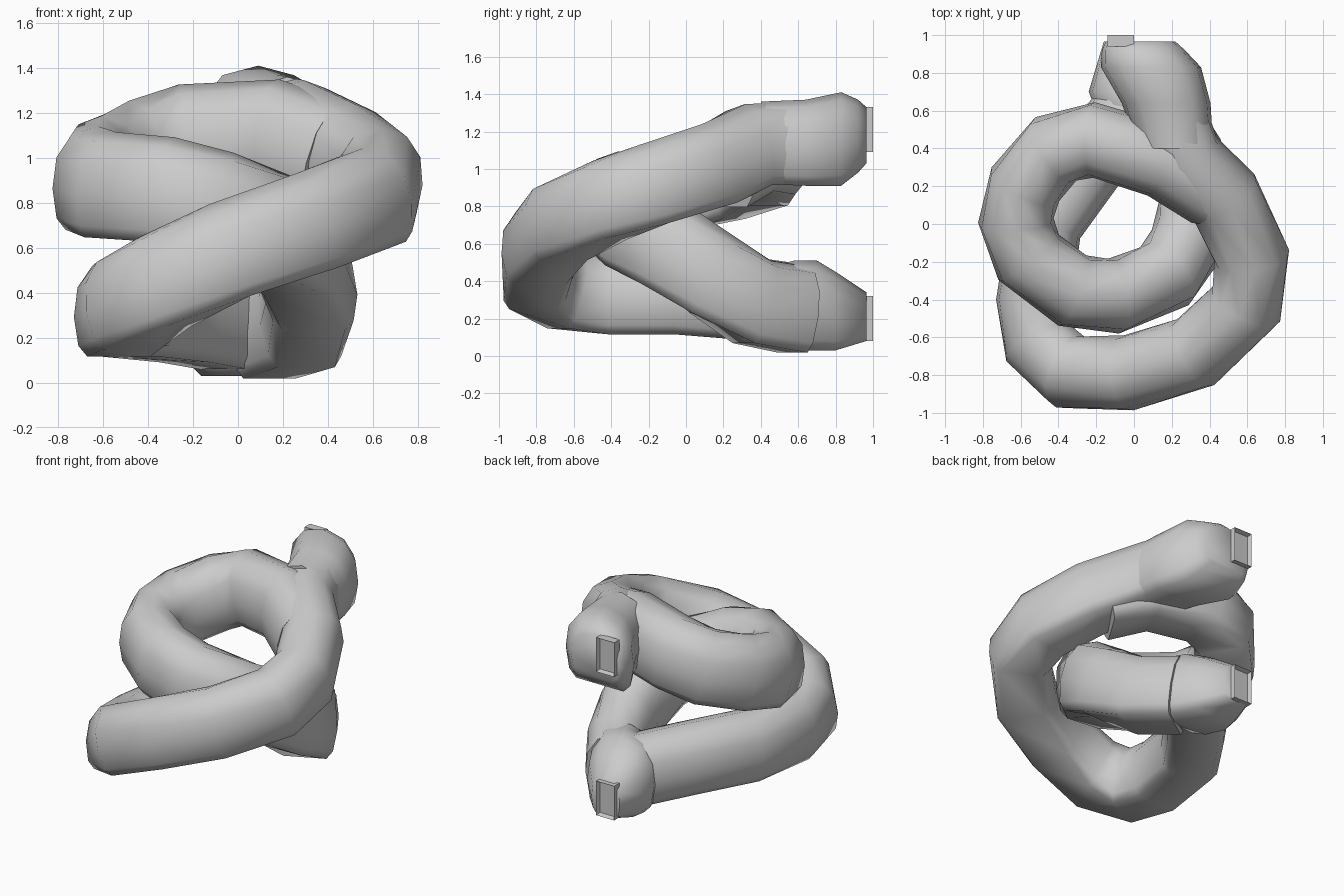
import bpy, bmesh
from math import radians
from mathutils import Vector

old = bpy.data.objects.get("Cube")
if old:
    bpy.data.objects.remove(old, do_unlink=True)

grey = bpy.data.materials.new("plain_grey")
grey.use_nodes = True
grey.diffuse_color = (0.6, 0.6, 0.6, 1)
grey.node_tree.nodes["Principled BSDF"].inputs["Base Color"].default_value = (0.6, 0.6, 0.6, 1)

# Tunnel cross-section: flat floor with softened corners, bulging walls, arched roof
HALF = [(0.7, -1), (0.9, -0.78), (1, -0.2), (0.92, 0.4), (0.6, 0.83)]
SECTION = HALF + [(0, 1)] + [(-u, v) for u, v in reversed(HALF)]


def finish(name, bm, angle):
    bmesh.ops.recalc_face_normals(bm, faces=bm.faces)
    mesh = bpy.data.meshes.new(name)
    bm.to_mesh(mesh)
    bm.free()
    mesh.materials.append(grey)
    obj = bpy.data.objects.new(name, mesh)
    bpy.context.collection.objects.link(obj)
    bpy.ops.object.select_all(action='DESELECT')
    obj.select_set(True)
    bpy.context.view_layer.objects.active = obj
    bpy.ops.object.shade_smooth_by_angle(angle=radians(angle))


def tube(name, path, heading=None):
    """Sweep the section along points of (x, y, z, half width, half height)."""
    bm = bmesh.new()
    pts = [Vector(p[:3]) for p in path]
    rings = []
    for i, p in enumerate(pts):
        ahead = (pts[min(i + 1, len(pts) - 1)] - p).normalized()
        behind = (p - pts[max(i - 1, 0)]).normalized()
        along = heading or (ahead + behind).normalized()
        side = along.cross(Vector((0, 0, 1))).normalized()
        up = side.cross(along)
        w, h = path[i][3:]
        rings.append([bm.verts.new(p + side * w * u + up * h * v) for u, v in SECTION])
    for r, s in zip(rings, rings[1:]):
        for k in range(len(r)):
            n = (k + 1) % len(r)
            bm.faces.new((r[k], r[n], s[n], s[k]))
    bm.faces.new(rings[0])
    bm.faces.new(rings[-1])
    finish(name, bm, 70)


def sized(points, w, h):
    return [(*p, w, h) for p in points]


# Outer branch: right, front, left, then low at the back
tube("outer_branch", sized([
    (0.18, 0.6, 1.14), (0.27, 0.35, 1.13), (0.48, 0.14, 1.03), (0.625, -0.18, 0.92),
    (0.59, -0.435, 0.835), (0.315, -0.685, 0.72), (-0.045, -0.79, 0.59),
    (-0.35, -0.78, 0.45), (-0.5, -0.63, 0.36), (-0.53, -0.4, 0.335),
    (-0.47, 0, 0.335), (-0.23, 0.34, 0.31), (0, 0.62, 0.27)], 0.2, 0.22))

# Inner branch: left, front, right, then low at the back
tube("inner_branch", sized([
    (0.42, 0.17, 1.02), (0.16, 0.33, 1.115), (-0.22, 0.445, 1.095), (-0.425, 0.39, 1.03),
    (-0.58, 0.2, 0.96), (-0.625, 0.01, 0.91), (-0.555, -0.18, 0.88), (-0.32, -0.355, 0.86),
    (-0.095, -0.38, 0.8), (0.175, -0.265, 0.7), (0.29, -0.08, 0.59),
    (0.33, 0.15, 0.43), (0.27, 0.38, 0.29), (0.12, 0.6, 0.25)], 0.2, 0.235))

# Bodies where the branches meet, narrowing to a blunt back end
BACK = Vector((0, 1, 0))
tube("upper_junction", [
    (0.035, 0.965, 1.18, 0.185, 0.15), (0.05, 0.92, 1.175, 0.22, 0.195),
    (0.09, 0.83, 1.16, 0.265, 0.25), (0.17, 0.64, 1.14, 0.235, 0.23),
    (0.22, 0.4, 1.14, 0.2, 0.22)], BACK)
tube("lower_junction", [
    (-0.05, 0.965, 0.21, 0.11, 0.13), (0, 0.8, 0.24, 0.21, 0.21),
    (0.01, 0.7, 0.27, 0.25, 0.24), (0.07, 0.58, 0.27, 0.26, 0.24),
    (0.12, 0.45, 0.28, 0.22, 0.2)], BACK)


# Rectangular open ports on the back
def port(name, z):
    bm = bmesh.new()
    bmesh.ops.create_cube(bm, size=1)
    for v in bm.verts:
        v.co = Vector((v.co.x * 0.14 - 0.07, v.co.y * 0.06 + 0.97, v.co.z * 0.24 + z))
    back = max(bm.faces, key=lambda f: f.calc_center_median().y)
    bmesh.ops.inset_region(bm, faces=[back], thickness=0.015)
    for v in back.verts:
        v.co.y -= 0.03
    finish(name, bm, 30)


port("upper_port", 1.21)
port("lower_port", 0.2)
